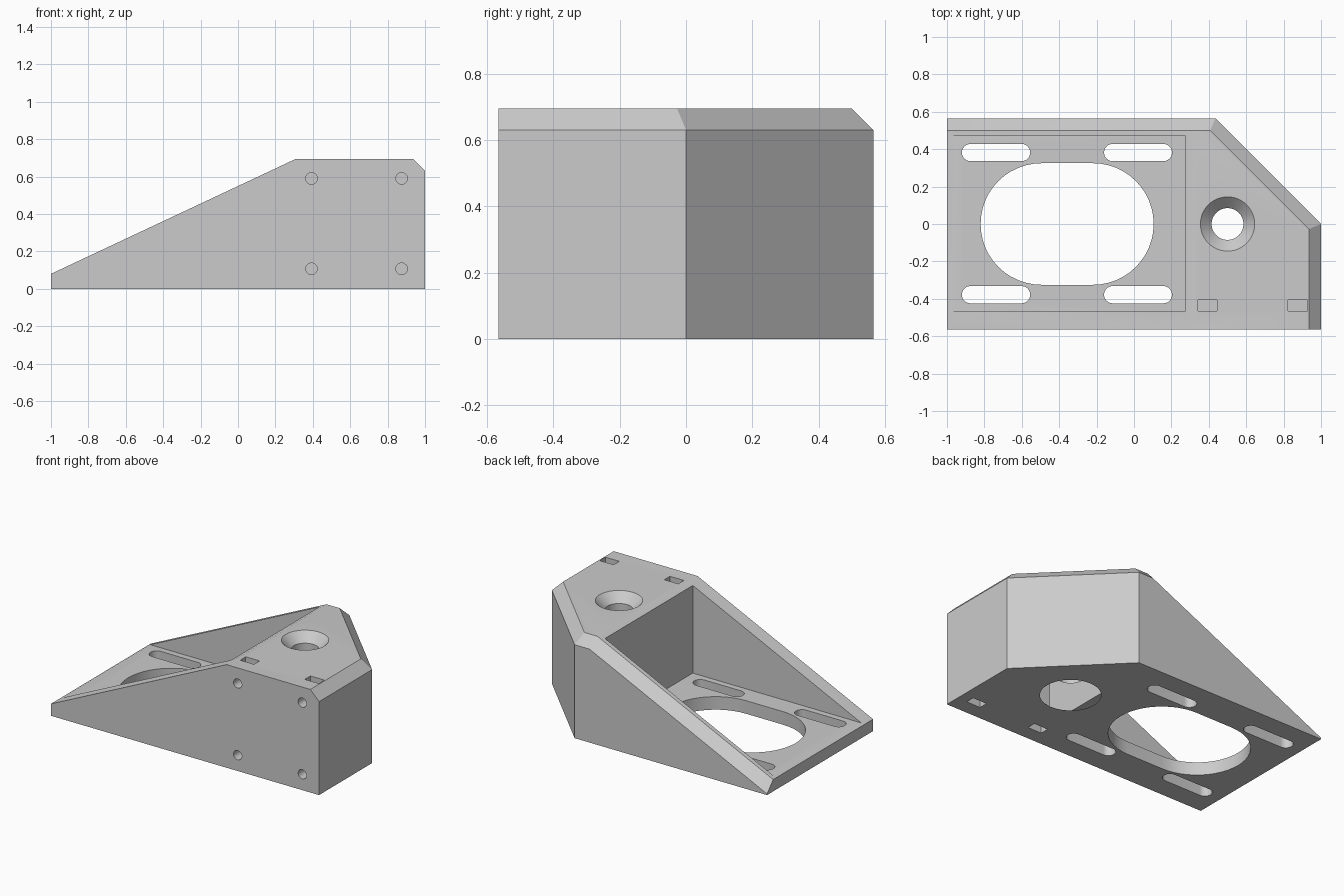
import bpy, bmesh
from math import cos, sin, pi, sqrt
from mathutils import Matrix, Vector

if "Cube" in bpy.data.objects:
    bpy.data.objects.remove(bpy.data.objects["Cube"])

TOP, FLOOR, CHAMFER = 0.695, 0.088, 0.065

grey = bpy.data.materials.new("plain grey")
grey.use_nodes = True
colour = (0.6, 0.6, 0.6, 1)
grey.diffuse_color = colour
grey.node_tree.nodes["Principled BSDF"].inputs["Base Color"].default_value = colour


def finish(bm, name):
    bmesh.ops.recalc_face_normals(bm, faces=bm.faces[:])
    mesh = bpy.data.meshes.new(name)
    bm.to_mesh(mesh)
    bm.free()
    mesh.materials.append(grey)
    obj = bpy.data.objects.new(name, mesh)
    bpy.context.collection.objects.link(obj)
    return obj


def prism(points, z0, z1):
    bm = bmesh.new()
    face = bm.faces.new([bm.verts.new((x, y, z0)) for x, y in points])
    new = bmesh.ops.extrude_face_region(bm, geom=[face])["geom"]
    bmesh.ops.translate(bm, vec=(0, 0, z1 - z0),
                        verts=[v for v in new if isinstance(v, bmesh.types.BMVert)])
    return bm


def rectangle(x0, x1, y0, y1):
    return [(x0, y0), (x1, y0), (x1, y1), (x0, y1)]


def stadium(x0, x1, y, r, n=24):
    right = [(x1 - r + r * sin(pi * i / n), y - r * cos(pi * i / n)) for i in range(n + 1)]
    left = [(x0 + r - r * sin(pi * i / n), y + r * cos(pi * i / n)) for i in range(n + 1)]
    return right + left


def cone(r0, r1, depth, matrix):
    bm = bmesh.new()
    bmesh.ops.create_cone(bm, cap_ends=True, segments=48, radius1=r0, radius2=r1,
                          depth=depth, matrix=matrix)
    return bm


def slice_off(bm, point, normal):
    bmesh.ops.bisect_plane(bm, geom=bm.verts[:] + bm.edges[:] + bm.faces[:],
                           plane_co=point, plane_no=normal, clear_outer=True)
    bmesh.ops.holes_fill(bm, edges=[e for e in bm.edges if e.is_boundary])


# Wedge body with a sloped top and chamfered upper edges
bm = prism([(-1, -0.565), (1, -0.565), (1, 0), (0.435, 0.565), (-1, 0.565)], 0, TOP)
slope = Vector((-0.615, 0, 1.31)).normalized()
slice_off(bm, (-1, 0, 0.08), slope)
back, up = Vector((0, 1, 0)), Vector((0, 0, 1))
for edge_point, side, roof in (
        ((-1, 0.565, 0.08), back, slope),
        ((0.4, 0.565, TOP), back, up),
        ((1, 0, TOP), Vector((1, 1, 0)) / sqrt(2), up),
        ((1, 0, TOP), Vector((1, 0, 0)), up)):
    slice_off(bm, Vector(edge_point) - side * CHAMFER, (side + roof).normalized())
body = finish(bm, "wedge_bracket")

# Open pocket, large window and the four mounting slots
cutters = [prism(rectangle(-1.2, 0.275, -0.465, 0.47), FLOOR, 1),
           prism(stadium(-0.82, 0.105, 0, 0.325), -0.1, 0.3)]
for y in (-0.378, 0.382):
    for x0, x1 in ((-0.92, -0.555), (-0.16, 0.203)):
        cutters.append(prism(stadium(x0, x1, y, 0.046), -0.1, 0.3))

# Countersunk vertical bore with a wider recess underneath
for r0, r1, z0, z1 in ((0.085, 0.085, -0.1, 0.8),
                       (0.075, 0.155, TOP - 0.07, TOP + 0.01),
                       (0.185, 0.185, -0.1, 0.13)):
    cutters.append(cone(r0, r1, z1 - z0, Matrix.Translation((0.5, 0, (z0 + z1) / 2))))

# Front bolt holes with nut slots from the top and bottom
for x in (0.393, 0.875):
    for z in (0.107, 0.59):
        place = Matrix.Translation((x, -0.48, z)) @ Matrix.Rotation(pi / 2, 4, "X")
        cutters.append(cone(0.031, 0.031, 0.24, place))
    for z0, z1 in ((-0.1, 0.16), (0.54, 0.8)):
        cutters.append(prism(rectangle(x - 0.052, x + 0.052, -0.465, -0.405), z0, z1))

# Cut everything out of the body
bpy.context.view_layer.objects.active = body
body.select_set(True)
for cutter_bm in cutters:
    cutter = finish(cutter_bm, "cutter")
    cutter.hide_render = True
    mod = body.modifiers.new("cut", "BOOLEAN")
    mod.operation, mod.solver, mod.object = "DIFFERENCE", "EXACT", cutter
    bpy.ops.object.modifier_apply(modifier=mod.name)
    bpy.data.objects.remove(cutter)

bpy.ops.object.shade_smooth_by_angle(angle=pi / 6)
